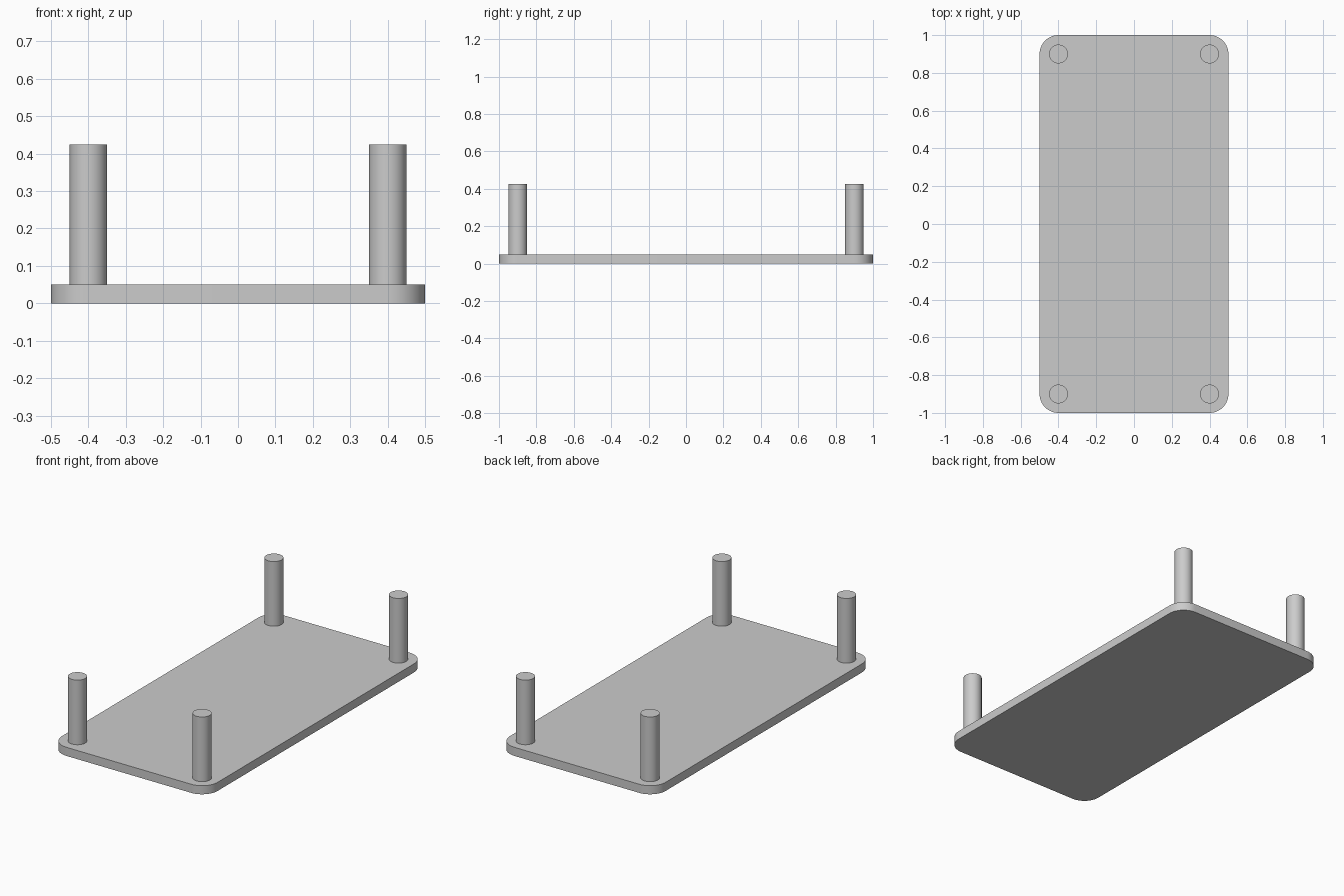
import bpy, bmesh, math

if "Cube" in bpy.data.objects:
    bpy.data.objects.remove(bpy.data.objects["Cube"])

grey = bpy.data.materials.new("light_grey")
grey.diffuse_color = (0.6, 0.6, 0.6, 1)
grey.use_nodes = True
grey.node_tree.nodes["Principled BSDF"].inputs["Base Color"].default_value = grey.diffuse_color


def extruded(name, outline, z0, z1):
    """Solid prism from a closed outline, with smooth curved walls."""
    bm = bmesh.new()
    base = bm.faces.new([bm.verts.new((x, y, z0)) for x, y in outline])
    top = bmesh.ops.extrude_face_region(bm, geom=[base], use_keep_orig=True)
    verts = [v for v in top["geom"] if isinstance(v, bmesh.types.BMVert)]
    bmesh.ops.translate(bm, verts=verts, vec=(0, 0, z1 - z0))
    bmesh.ops.recalc_face_normals(bm, faces=bm.faces)
    mesh = bpy.data.meshes.new(name)
    bm.to_mesh(mesh)
    bm.free()
    mesh.materials.append(grey)
    obj = bpy.data.objects.new(name, mesh)
    bpy.context.collection.objects.link(obj)
    bpy.ops.object.select_all(action='DESELECT')
    obj.select_set(True)
    bpy.context.view_layer.objects.active = obj
    bpy.ops.object.shade_smooth_by_angle(angle=math.radians(30))
    return obj


def arc(cx, cy, r, start, end, steps):
    """Points along an arc, angles in degrees, both ends included."""
    angles = [math.radians(start + (end - start) * i / steps) for i in range(steps + 1)]
    return [(cx + r * math.cos(a), cy + r * math.sin(a)) for a in angles]


CX, CY = 0.4, 0.9           # corner centres, shared by the posts
CORNER_R, POST_R = 0.1, 0.05
PLATE_T, TOP = 0.05, 0.425
corners = [(1, 1, "back_right"), (-1, 1, "back_left"),
           (-1, -1, "front_left"), (1, -1, "front_right")]

# Base plate with rounded corners
outline = []
for i, (sx, sy, _) in enumerate(corners):
    outline += arc(sx * CX, sy * CY, CORNER_R, 90 * i, 90 * i + 90, 12)
extruded("base_plate", outline, 0, PLATE_T)

# Four round posts standing on the plate
for sx, sy, label in corners:
    circle = arc(sx * CX, sy * CY, POST_R, 0, 360, 48)[:-1]
    extruded("post_" + label, circle, PLATE_T, TOP)
